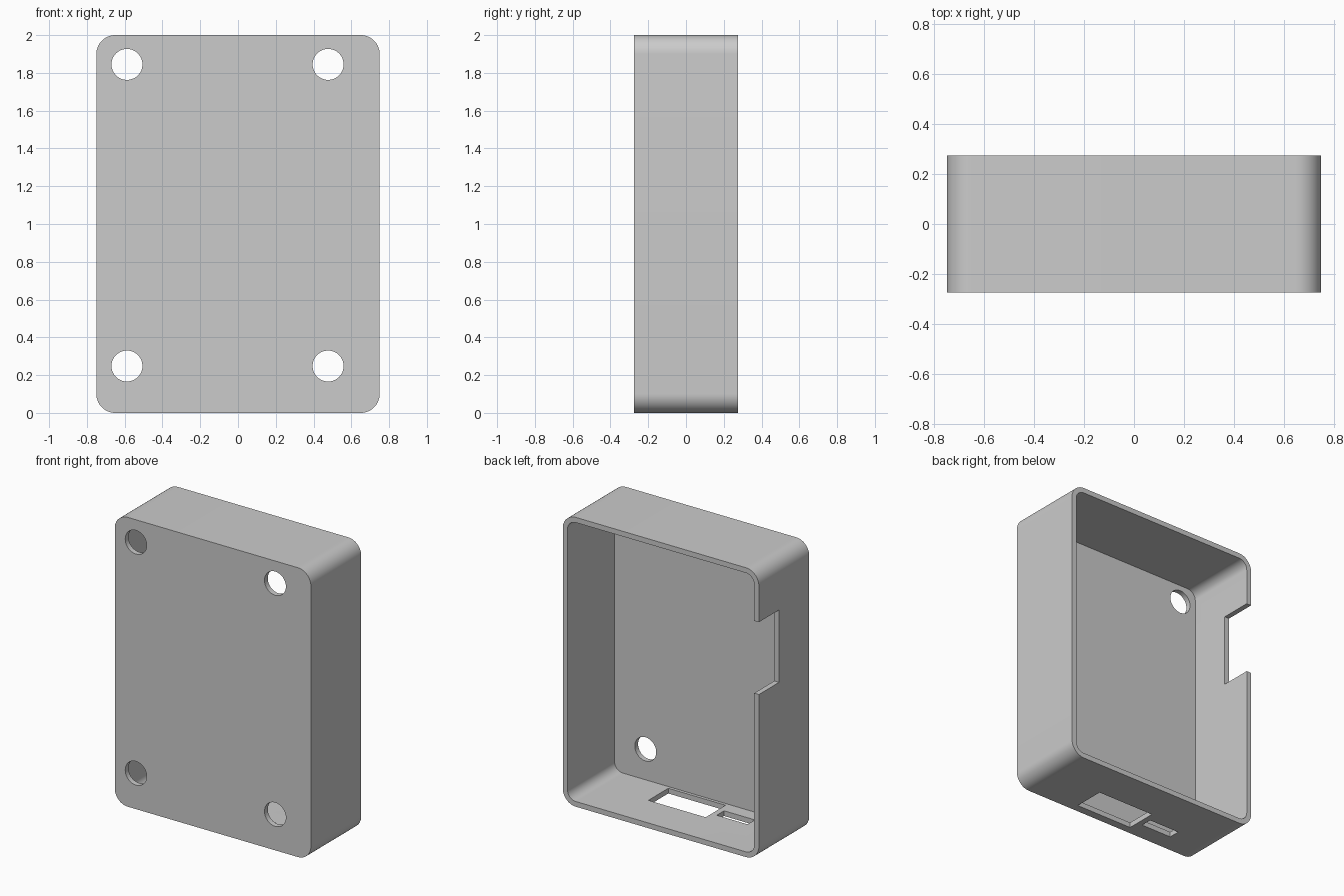
import bpy, bmesh
from math import sin, cos, pi, radians
from mathutils import Matrix, Vector

cube = bpy.data.objects.get("Cube")
if cube:
    bpy.data.objects.remove(cube, do_unlink=True)

HALF_W, HALF_D, HEIGHT = 0.75, 0.275, 2.0
WALL, RADIUS = 0.036, 0.1

grey = bpy.data.materials.new("plain grey")
grey.use_nodes = True
grey.diffuse_color = (0.6, 0.6, 0.6, 1)
grey.node_tree.nodes["Principled BSDF"].inputs["Base Color"].default_value = (0.6, 0.6, 0.6, 1)


def make_object(name, bm):
    bmesh.ops.recalc_face_normals(bm, faces=bm.faces)
    mesh = bpy.data.meshes.new(name)
    bm.to_mesh(mesh)
    bm.free()
    mesh.materials.append(grey)
    obj = bpy.data.objects.new(name, mesh)
    bpy.context.collection.objects.link(obj)
    return obj


def rounded_block(name, inset, y0, y1, steps=14):
    """Rounded rectangle in x-z, extruded along y."""
    bm = bmesh.new()
    r = RADIUS - inset
    cx, cz, mid = HALF_W - RADIUS, HEIGHT / 2 - RADIUS, HEIGHT / 2
    corners = [(cx, cz), (-cx, cz), (-cx, -cz), (cx, -cz)]
    ring = []
    for i, (x, z) in enumerate(corners):
        for k in range(steps + 1):
            a = (i + k / steps) * pi / 2
            ring.append(bm.verts.new((x + r * cos(a), y0, mid + z + r * sin(a))))
    face = bm.faces.new(ring)
    out = bmesh.ops.extrude_face_region(bm, geom=[face])
    top = [v for v in out["geom"] if isinstance(v, bmesh.types.BMVert)]
    bmesh.ops.translate(bm, verts=top, vec=(0, y1 - y0, 0))
    return make_object(name, bm)


def box(name, low, high):
    low, high = Vector(low), Vector(high)
    bm = bmesh.new()
    place = Matrix.Translation((low + high) / 2) @ Matrix.Diagonal((*(high - low), 1))
    bmesh.ops.create_cube(bm, size=1, matrix=place)
    return make_object(name, bm)


def screw_hole(x, z):
    bm = bmesh.new()
    place = Matrix.Translation((x, -HALF_D, z)) @ Matrix.Rotation(pi / 2, 4, "X")
    bmesh.ops.create_cone(bm, cap_ends=True, segments=48, radius1=0.082,
                          radius2=0.082, depth=0.2, matrix=place)
    return make_object("screw_hole_cutter", bm)


# Outer shell of the tray
case = rounded_block("case_shell", 0, -HALF_D, HALF_D)

# Hollow open at the back, four holes in the front panel
cutters = [rounded_block("cavity_cutter", WALL, -HALF_D + WALL, HALF_D + 0.1)]
cutters += [screw_hole(x, z) for x in (-0.588, 0.477) for z in (0.248, 1.845)]

# Notch in the side wall, two port slots in the bottom wall
cutters += [
    box("side_notch_cutter", (-0.85, 0.055, 1.15), (-0.65, 0.4, 1.65)),
    box("large_port_cutter", (-0.15, -0.218, -0.1), (0.288, 0, 0.1)),
    box("small_port_cutter", (-0.425, -0.145, -0.1), (-0.19, -0.065, 0.1)),
]

for cutter in cutters:
    cut = case.modifiers.new(cutter.name, "BOOLEAN")
    cut.operation, cut.solver, cut.object = "DIFFERENCE", "EXACT", cutter

# Bake the cuts and drop the cutters
bpy.context.view_layer.update()
graph = bpy.context.evaluated_depsgraph_get()
baked = bpy.data.meshes.new_from_object(case.evaluated_get(graph))
case.modifiers.clear()
case.data = baked
for cutter in cutters:
    bpy.data.objects.remove(cutter, do_unlink=True)

# Smooth the round corners, keep the edges crisp
bpy.ops.object.select_all(action="DESELECT")
case.select_set(True)
bpy.context.view_layer.objects.active = case
bpy.ops.object.shade_smooth_by_angle(angle=radians(30))
